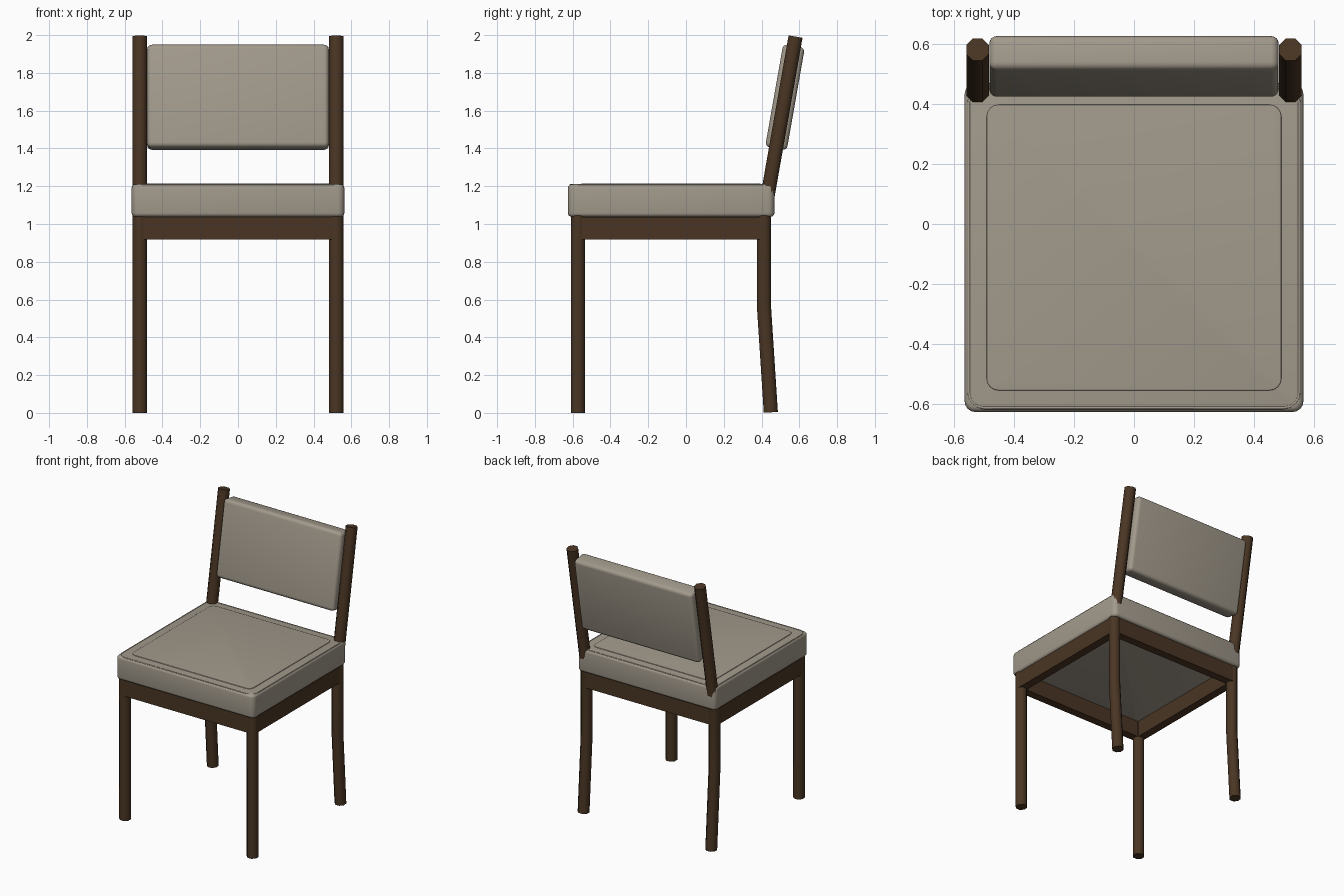
import bpy, bmesh, math
from mathutils import Matrix, Vector

if "Cube" in bpy.data.objects:
    bpy.data.objects.remove(bpy.data.objects["Cube"])


def material(name, rgb):
    m = bpy.data.materials.new(name)
    m.diffuse_color = (*rgb, 1)
    m.use_nodes = True
    m.node_tree.nodes["Principled BSDF"].inputs["Base Color"].default_value = m.diffuse_color
    return m


WOOD = material("dark walnut", (0.068, 0.036, 0.017))
FABRIC = material("warm grey fabric", (0.36, 0.32, 0.26))
LEAN = math.atan(0.176)      # backward lean of the back posts


def finish(name, bm, mat, angle=40):
    bmesh.ops.recalc_face_normals(bm, faces=bm.faces)
    me = bpy.data.meshes.new(name)
    bm.to_mesh(me)
    bm.free()
    me.materials.append(mat)
    ob = bpy.data.objects.new(name, me)
    bpy.context.collection.objects.link(ob)
    bpy.ops.object.select_all(action='DESELECT')
    bpy.context.view_layer.objects.active = ob
    ob.select_set(True)
    bpy.ops.object.shade_smooth_by_angle(angle=math.radians(angle))
    return ob


def post(name, x, path, sides=8, r=0.0405):
    """Round bar along (y, z) points, with the rings mitred at each bend."""
    bm = bmesh.new()
    pts = [Vector((x, y, z)) for y, z in path]
    rings = []
    for i, p in enumerate(pts):
        d = Vector()
        if i > 0:
            d += (p - pts[i - 1]).normalized()
        if i < len(pts) - 1:
            d += (pts[i + 1] - p).normalized()
        rot = Matrix.Rotation(math.atan2(-d.y, d.z), 3, 'X')
        ring = []
        for k in range(sides):
            a = 2 * math.pi * (k + 0.5) / sides
            ring.append(bm.verts.new(p + rot @ Vector((r * math.cos(a), r * math.sin(a), 0))))
        rings.append(ring)
    for a, b in zip(rings, rings[1:]):
        for k in range(sides):
            n = (k + 1) % sides
            bm.faces.new((a[k], a[n], b[n], b[k]))
    bm.faces.new(rings[0])
    bm.faces.new(rings[-1])
    return finish(name, bm, WOOD, 50)


def box(name, size, loc, mat, bevel=0, tilt=0, upright=0):
    """Box; 'upright' rounds the vertical corners before the edge bevel."""
    bm = bmesh.new()
    bmesh.ops.create_cube(bm, size=1, matrix=Matrix.Diagonal((*size, 1)))
    if upright:
        es = [e for e in bm.edges if abs(e.verts[0].co.z - e.verts[1].co.z) > 0.01]
        bmesh.ops.bevel(bm, geom=es, offset=upright, segments=4, profile=0.5, affect='EDGES')
        es = [e for e in bm.edges if abs(e.verts[0].co.z - e.verts[1].co.z) < 0.01]
    else:
        es = bm.edges[:]
    if bevel:
        bmesh.ops.bevel(bm, geom=es, offset=bevel, segments=4, profile=0.5, affect='EDGES')
    bm.transform(Matrix.Translation(loc) @ Matrix.Rotation(-tilt, 4, 'X'))
    return finish(name, bm, mat)


# legs and back posts
for side, s in (("left", -1), ("right", 1)):
    post("front_leg_" + side, 0.52 * s, [(-0.572, 0), (-0.572, 1.05)])
    post("back_post_" + side, 0.52 * s,
         [(0.449, 0.003), (0.413, 0.56), (0.413, 1.04), (0.580, 1.992)])
    box("side_rail_" + side, (0.06, 0.985, 0.118), (0.525 * s, -0.08, 0.978), WOOD)

# front and back rails
for name, y in (("front_rail", -0.577), ("back_rail", 0.418)):
    box(name, (1.04, 0.06, 0.118), (0, y, 0.978), WOOD)

# seat cushion
W, Y0, Y1 = 0.563, -0.625, 0.468
CY = (Y0 + Y1) / 2
box("seat_cushion", (2 * W, Y1 - Y0, 0.172), (0, CY, 1.124), FABRIC, 0.02, 0, 0.035)

# seam piping round the top of the cushion
cu = bpy.data.curves.new("seat_piping", 'CURVE')
cu.dimensions = '3D'
cu.bevel_depth = 0.005
cu.bevel_resolution = 1
corners = []
hx, hy, cr = W - 0.014, (Y1 - Y0) / 2 - 0.014, 0.05
for q, (sx, sy) in enumerate(((1, 1), (-1, 1), (-1, -1), (1, -1))):
    for k in range(5):
        a = math.pi / 2 * (q + k / 4)
        corners.append((sx * (hx - cr) + cr * math.cos(a),
                        CY + sy * (hy - cr) + cr * math.sin(a), 1.207, 1))
sp = cu.splines.new('POLY')
sp.points.add(len(corners) - 1)
for p, c in zip(sp.points, corners):
    p.co = c
sp.use_cyclic_u = True
cu.materials.append(FABRIC)
bpy.context.collection.objects.link(bpy.data.objects.new("seat_piping", cu))

# slightly raised centre of the cushion
box("seat_crown", (0.98, 0.95, 0.02), (0, CY, 1.2045), FABRIC, 0.004, 0, 0.04)

# padded backrest between the posts
box("backrest", (0.962, 0.116, 0.553), (0, 0.524, 1.671), FABRIC, 0.025, LEAN)
